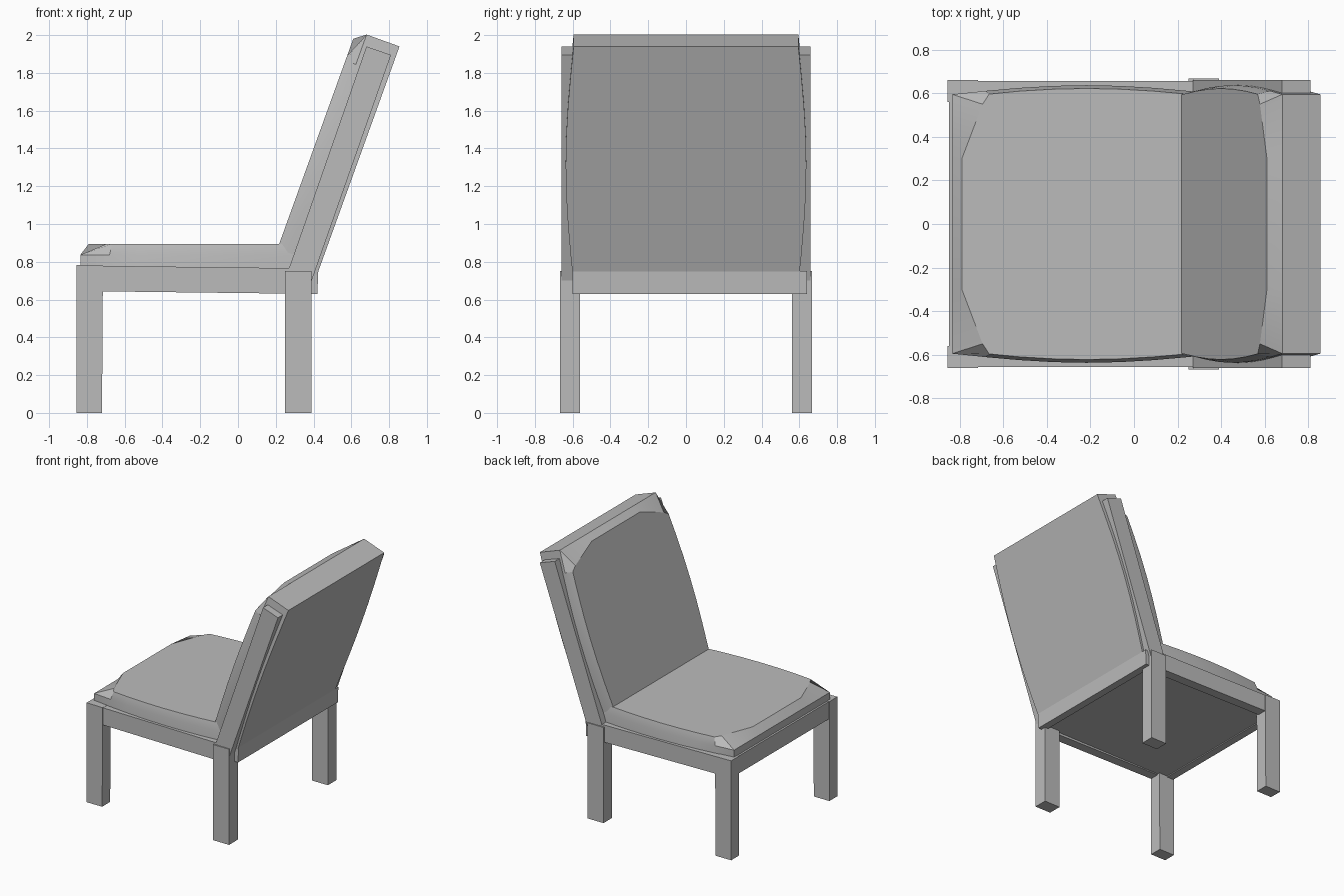
import bpy, bmesh, math
from mathutils import Vector

cube = bpy.data.objects.get("Cube")
if cube:
    bpy.data.objects.remove(cube, do_unlink=True)

GREY = (0.5, 0.5, 0.5, 1.0)
mat = bpy.data.materials.new("plain_grey")
mat.use_nodes = True
mat.diffuse_color = GREY
bsdf = next(n for n in mat.node_tree.nodes if n.type == 'BSDF_PRINCIPLED')
bsdf.inputs["Base Color"].default_value = GREY


def finish(name, bm, smooth=False):
    bmesh.ops.recalc_face_normals(bm, faces=bm.faces)
    mesh = bpy.data.meshes.new(name)
    bm.to_mesh(mesh)
    bm.free()
    mesh.materials.append(mat)
    obj = bpy.data.objects.new(name, mesh)
    bpy.context.collection.objects.link(obj)
    if smooth:
        bpy.ops.object.select_all(action='DESELECT')
        obj.select_set(True)
        bpy.context.view_layer.objects.active = obj
        bpy.ops.object.shade_smooth_by_angle(angle=math.radians(25))
    return obj


def loft(bm, rings):
    """Join closed rings of equal length and cap both ends."""
    loops = [[bm.verts.new(p) for p in ring] for ring in rings]
    for low, high in zip(loops, loops[1:]):
        for i in range(len(low)):
            j = (i + 1) % len(low)
            bm.faces.new((low[i], low[j], high[j], high[i]))
    bm.faces.new(loops[0])
    bm.faces.new(loops[-1])


def slab(name, profile, y0, y1):
    """Side profile (x, z) extruded from y0 to y1."""
    bm = bmesh.new()
    loft(bm, [[(x, y, z) for x, z in profile] for y in (y0, y1)])
    return finish(name, bm)


def box_profile(x0, x1, z0, z1):
    return [(x0, z0), (x1, z0), (x1, z1), (x0, z1)]


def cushion(name, origin, along, normal, length):
    """Pad with bowed sides and a free end whose top corners are cut."""
    steps, thick, rim = 8, 0.244, 0.185

    def ring(t, inset, end_drop, corner_drop, corner_v):
        side = []
        for i in range(steps):
            f = i / steps
            side.append((f * length, 0.595 + 0.042 * math.sin(math.pi * f) - inset))
        # the last bowed point gives way to the cut corner
        side[-1] = (min(side[-1][0], length - corner_drop - 0.03), side[-1][1])
        side += [(length - corner_drop, corner_v), (length - end_drop, 0.3)]
        outline = side + [(u, -v) for u, v in reversed(side)]
        return [origin + along * u + Vector((0, v, 0)) + normal * t for u, v in outline]

    bm = bmesh.new()
    loft(bm, [ring(0, 0, 0, 0, 0.595),
              ring(rim, 0, 0, 0, 0.595),
              ring(thick, 0.015, 0.045, 0.14, 0.55)])
    return finish(name, bm, smooth=True)


# Cushions
cushion("seat_cushion", Vector((0.40, 0, 0.651)), Vector((-1, 0, 0)),
        Vector((0, 0, 1)), 1.235)
foot, head = Vector((0.40, 0, 0.68)), Vector((0.855, 0, 1.94))
lean = (head - foot).normalized()
cushion("back_cushion", foot, lean, Vector((-lean.z, 0, lean.x)), (head - foot).length)

# Legs, side rails and backrest posts on both sides
for side, s in (("left", 1), ("right", -1)):
    slab(f"front_leg_{side}", [(-0.72, 0), (-0.855, 0), (-0.855, 0.782), (-0.715, 0.78)],
         s * 0.56, s * 0.66)
    slab(f"rear_leg_{side}", box_profile(0.25, 0.39, 0, 0.752), s * 0.56, s * 0.668)
    slab(f"side_rail_{side}", [(-0.85, 0.645), (0.39, 0.63), (0.39, 0.765), (-0.85, 0.78)],
         s * 0.58, s * 0.657)
    slab(f"back_post_{side}", [(0.27, 0.765), (0.68, 1.94), (0.81, 1.895), (0.39, 0.70)],
         s * 0.575, s * 0.66)

# Cross rails
slab("front_rail", box_profile(-0.85, -0.79, 0.643, 0.78), -0.6, 0.6)
slab("rear_rail", [(0.36, 0.63), (0.42, 0.63), (0.425, 0.75), (0.36, 0.75)], -0.6, 0.64)
